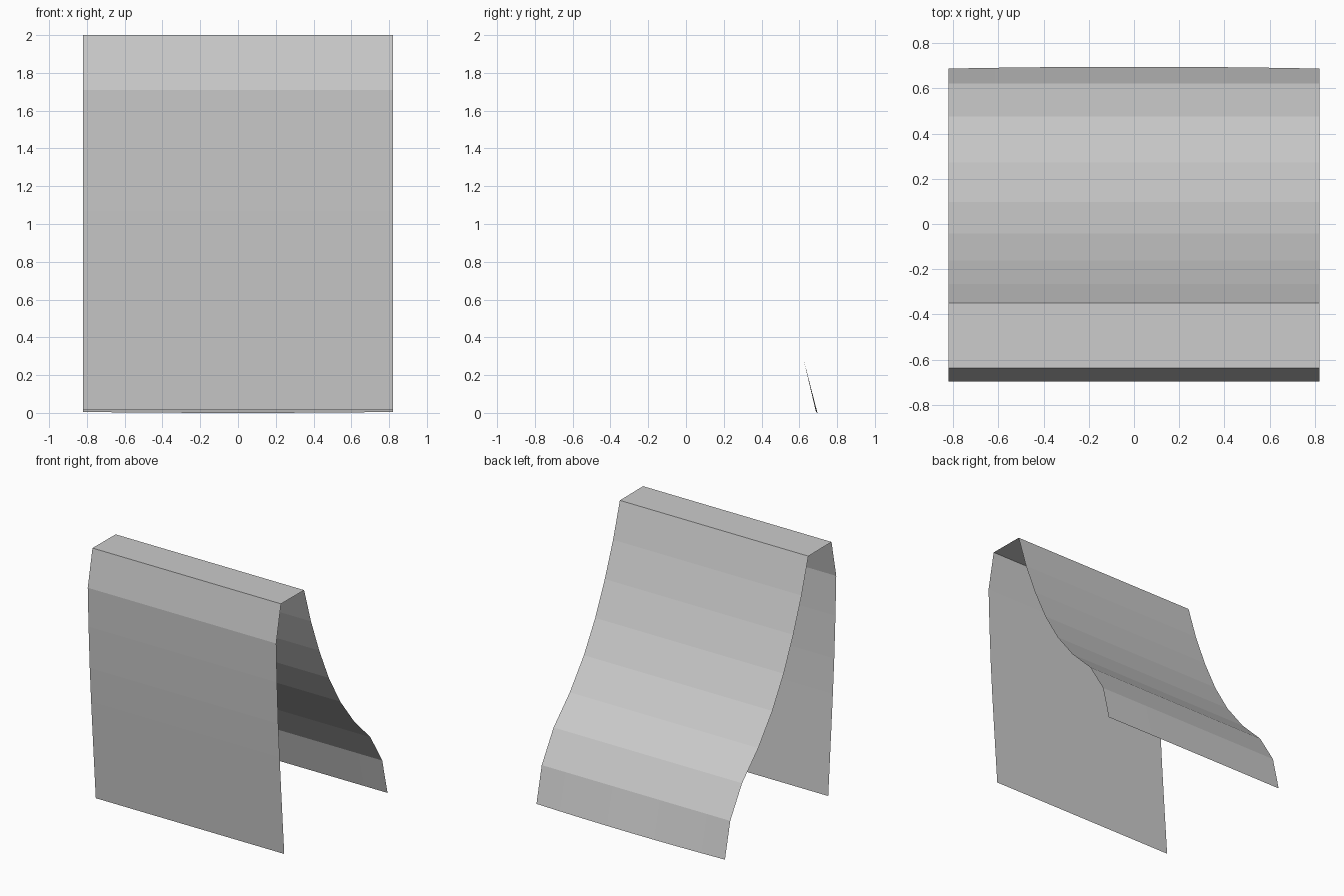
import bpy

if "Cube" in bpy.data.objects:
    bpy.data.objects.remove(bpy.data.objects["Cube"])

# Side profile (y, z): front hem, up over the flat top, down the curved back
profile = [(-0.597, 0.015), (-0.617, 0.28), (-0.637, 0.55), (-0.655, 0.8),
           (-0.672, 1.07), (-0.687, 1.4), (-0.697, 1.71), (-0.638, 2.0),
           (-0.35, 1.998), (-0.265, 1.72), (-0.162, 1.45), (-0.043, 1.19),
           (0.098, 0.95), (0.273, 0.725), (0.475, 0.525), (0.622, 0.285),
           (0.688, 0.005)]
HALF_WIDTH = 0.821
COLUMNS = 8

# Draped sheet: sweep the profile across x, bowing the back hem slightly
verts, faces = [], []
n = COLUMNS + 1
for i, (y, z) in enumerate(profile):
    hem = i == len(profile) - 1
    for c in range(n):
        t = -1 + 2 * c / COLUMNS
        bow = 0.008 * (1 - t * t) if hem else 0
        drop = 0.005 * (1 - t * t) if hem else 0
        verts.append((HALF_WIDTH * t, y + bow, z - drop))
for i in range(len(profile) - 1):
    for c in range(COLUMNS):
        a = i * n + c
        faces.append((a, a + 1, a + n + 1, a + n))

mesh = bpy.data.meshes.new("draped_sheet")
mesh.from_pydata(verts, [], faces)
mesh.update()
sheet = bpy.data.objects.new("draped_sheet", mesh)
bpy.context.collection.objects.link(sheet)
